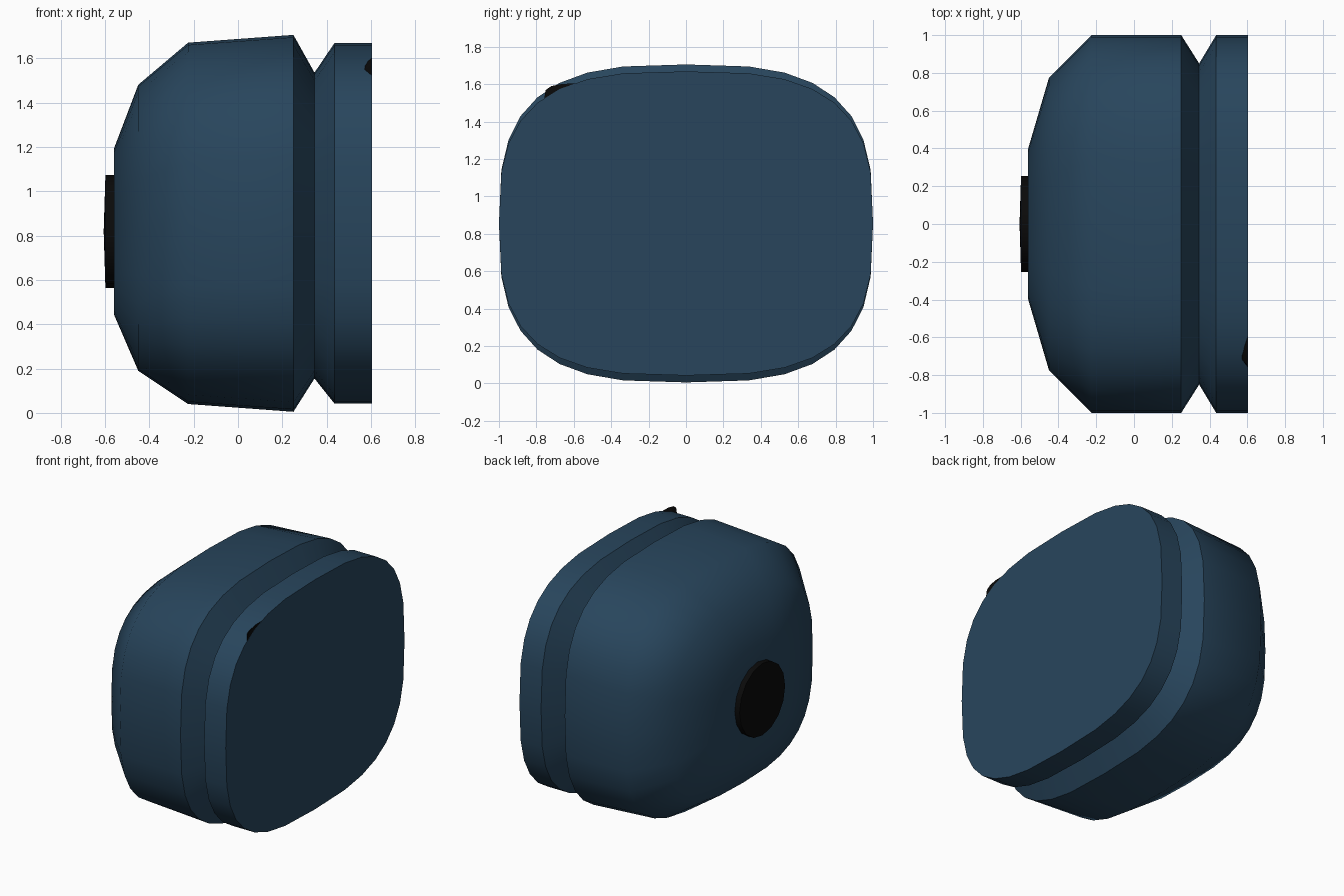
import bpy, bmesh, math

if "Cube" in bpy.data.objects:
    bpy.data.objects.remove(bpy.data.objects["Cube"])

def material(name, rgb):
    m = bpy.data.materials.new(name)
    m.diffuse_color = (*rgb, 1)
    m.use_nodes = True
    m.node_tree.nodes["Principled BSDF"].inputs["Base Color"].default_value = m.diffuse_color
    return m

blue = material("dark blue", (0.021, 0.060, 0.108))
black = material("black", (0.003, 0.003, 0.003))

def finish(name, bm, mat, angle):
    bmesh.ops.recalc_face_normals(bm, faces=bm.faces[:])
    me = bpy.data.meshes.new(name)
    bm.to_mesh(me)
    bm.free()
    ob = bpy.data.objects.new(name, me)
    bpy.context.collection.objects.link(ob)
    me.materials.append(mat)
    bpy.ops.object.select_all(action='DESELECT')
    ob.select_set(True)
    bpy.context.view_layer.objects.active = ob
    bpy.ops.object.shade_smooth_by_angle(angle=math.radians(angle))
    return ob

def power(v, p):
    return math.copysign(abs(v) ** p, v) if abs(v) > 1e-9 else 0.0

def loft(bm, stations, n, p):
    """Rings of (x, half width, half height, centre z), capped at both ends."""
    rings = []
    for x, ry, rz, cz in stations:
        rings.append([bm.verts.new((x, ry * power(math.sin(2 * math.pi * i / n), p),
                                    cz + rz * power(math.cos(2 * math.pi * i / n), p)))
                      for i in range(n)])
    for a, b in zip(rings, rings[1:]):
        for i in range(n):
            j = (i + 1) % n
            bm.faces.new((a[i], a[j], b[j], b[i]))
    bm.faces.new(rings[0])
    bm.faces.new(rings[-1])
    return rings

# Rounded shell with a V groove near the flat end
bm = bmesh.new()
loft(bm, [(-0.56, 0.40, 0.373, 0.818), (-0.45, 0.775, 0.645, 0.835),
          (-0.225, 1.0, 0.815, 0.855), (0.25, 1.0, 0.85, 0.855),
          (0.345, 0.85, 0.69, 0.845), (0.435, 1.0, 0.813, 0.855),
          (0.604, 1.0, 0.813, 0.855)], 32, 2 / 3)
finish("shell", bm, blue, 50)

# Round black button on the domed end, very slightly crowned
bm = bmesh.new()
rings = loft(bm, [(-0.54, 0.255, 0.255, 0.818), (-0.598, 0.255, 0.255, 0.818)], 16, 1)
cap = next(f for f in bm.faces if set(f.verts) == set(rings[-1]))
bmesh.ops.poke(bm, faces=[cap], offset=0)
min(bm.verts, key=lambda v: abs(v.co.y) + abs(v.co.z - 0.818)).co.x = -0.606
finish("button", bm, black, 30)

# Small black tab sunk in the flat end, just breaking the upper rim
bm = bmesh.new()
rings = loft(bm, [(0.568, 0.22, 0.06, 1.51), (0.603, 0.26, 0.095, 1.51)], 16, 0.5)
for v in bm.verts:
    v.co.y -= 0.50
finish("tab", bm, black, 30)
